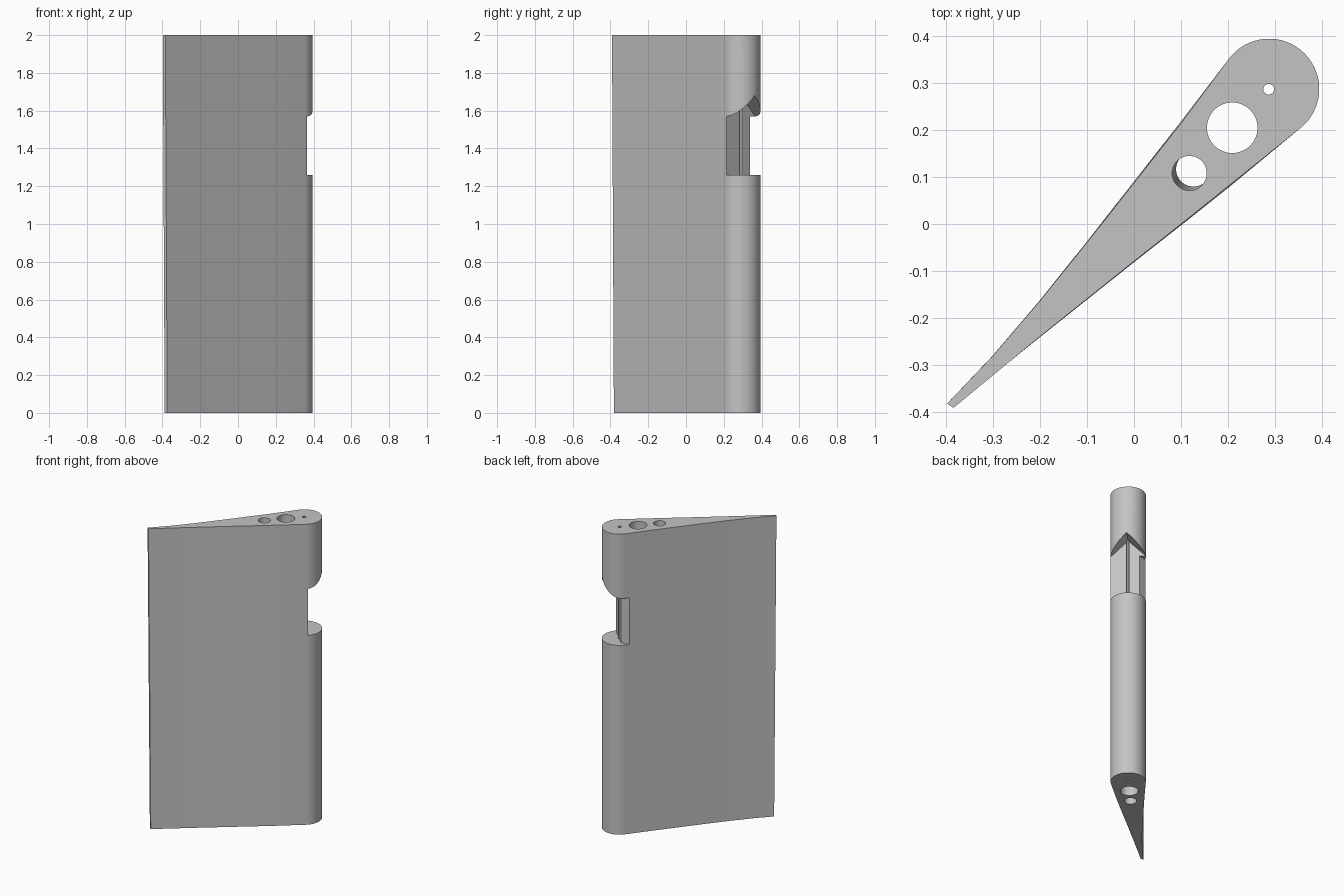
import bpy, bmesh
from math import pi, sin, cos, radians
from mathutils import Matrix

cube = bpy.data.objects.get("Cube")
if cube:
    bpy.data.objects.remove(cube, do_unlink=True)

HEIGHT = 2.0
NOSE_S, NOSE_R = 0.407, 0.107      # leading edge centre along the chord, radius
TURN = Matrix.Rotation(radians(45), 4, 'Z')   # chord direction to model frame

grey = bpy.data.materials.new("plain_grey")
grey.use_nodes = True
colour = (0.55, 0.55, 0.55, 1)
grey.diffuse_color = colour
grey.node_tree.nodes["Principled BSDF"].inputs["Base Color"].default_value = colour


def loft(name, start, end):
    """Solid between two matching closed loops."""
    bm = bmesh.new()
    a = [bm.verts.new(p) for p in start]
    b = [bm.verts.new(p) for p in end]
    n = len(a)
    bm.faces.new(a[::-1])
    bm.faces.new(b)
    for i in range(n):
        j = (i + 1) % n
        bm.faces.new((a[i], a[j], b[j], b[i]))
    bmesh.ops.recalc_face_normals(bm, faces=bm.faces)
    bm.transform(TURN)
    mesh = bpy.data.meshes.new(name)
    bm.to_mesh(mesh)
    bm.free()
    mesh.materials.append(grey)
    ob = bpy.data.objects.new(name, mesh)
    bpy.context.collection.objects.link(ob)
    return ob


def ring(s, t, r, z, n):
    return [(s + r * cos(2 * pi * i / n), t + r * sin(2 * pi * i / n), z) for i in range(n)]


def section(z, tail, swell):
    """Blade outline: round nose, nearly straight flanks, blunt thin tail."""
    steps = 32
    nose = [(NOSE_S + NOSE_R * cos(a), NOSE_R * sin(a))
            for a in (radians(-97 + 194 * i / steps) for i in range(steps + 1))]
    upper = [(0.223, 0.081), (0.062, 0.062), (-0.099, 0.043),
             (-0.258, 0.026), (-0.414, 0.014)]
    lower = [(-0.311, -0.028), (-0.057, -0.056), (0.071, -0.071), (0.198, -0.085)]
    outline = nose + [(s, t * swell) for s, t in upper]
    outline += [(tail, 0.011), (tail + 0.003, -0.005)]
    outline += [(s, t * swell) for s, t in lower]
    return [(s, t, z) for s, t in outline]


# Main blade, slightly longer in chord at the top
blade = loft("blade_body", section(0, -0.538, 1.03), section(HEIGHT, -0.552, 1.0))

# Lengthwise bores
cutters = []
for name, s0, s1, t, r, n in (("large_bore", 0.293, 0.293, -0.003, 0.054, 32),
                              ("small_bore", 0.172, 0.160, -0.007, 0.037, 28),
                              ("pin_bore", 0.406, 0.406, 0.0, 0.012, 8)):
    cutters.append(loft(name, ring(s0, t, r, -0.01, n), ring(s1, t, r, HEIGHT + 0.01, n)))

# Nose notch with a gabled ceiling
gable = [(-0.15, 1.26), (0.15, 1.26), (0.15, 1.57), (0.107, 1.57),
         (0.0, 1.68), (-0.107, 1.57), (-0.15, 1.57)]
cutters.append(loft("nose_notch", [(NOSE_S + 0.004, t, z) for t, z in gable],
                    [(0.6, t, z) for t, z in gable]))

# Small side relief behind the notch
relief = [(NOSE_S - 0.045, 0.104), (NOSE_S + 0.03, 0.051), (NOSE_S + 0.03, 0.15), (NOSE_S - 0.045, 0.15)]
cutters.append(loft("side_relief", [(s, t, 1.26) for s, t in relief],
                    [(s, t, 1.57) for s, t in relief]))

# Cut everything and bake the result
for cutter in cutters:
    cutter.hide_render = True
    mod = blade.modifiers.new(cutter.name, 'BOOLEAN')
    mod.operation = 'DIFFERENCE'
    mod.solver = 'EXACT'
    mod.object = cutter
bpy.context.view_layer.update()
graph = bpy.context.evaluated_depsgraph_get()
blade_mesh = bpy.data.meshes.new_from_object(blade.evaluated_get(graph))
blade.modifiers.clear()
blade.data = blade_mesh
for cutter in cutters:
    bpy.data.objects.remove(cutter, do_unlink=True)

# Smooth nose and bores, crisp rims
bpy.ops.object.select_all(action='DESELECT')
blade.select_set(True)
bpy.context.view_layer.objects.active = blade
bpy.ops.object.shade_smooth_by_angle(angle=radians(30))
